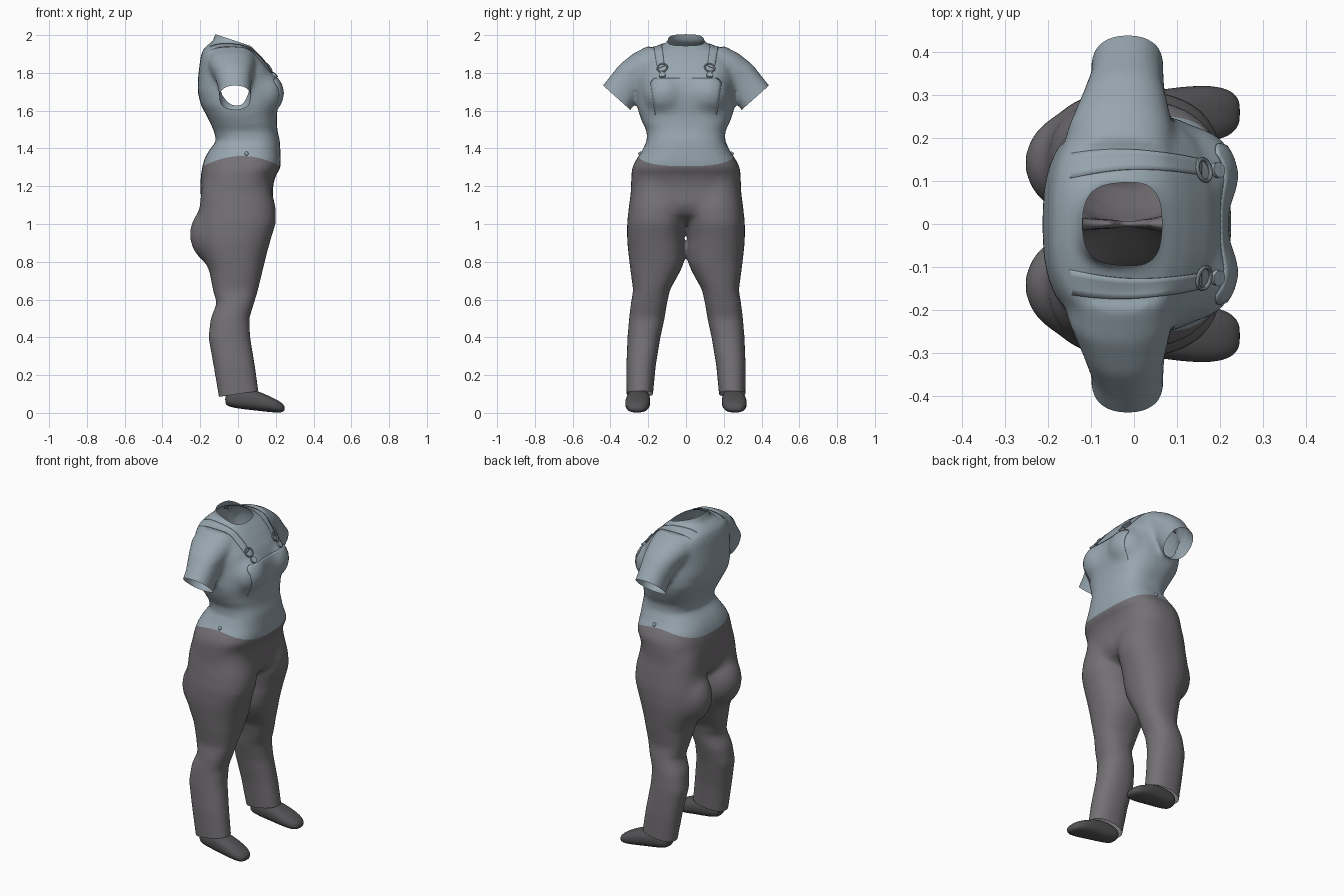
import bpy, bmesh, math
from mathutils import Vector, Matrix
from mathutils.bvhtree import BVHTree

if "Cube" in bpy.data.objects:
    bpy.data.objects.remove(bpy.data.objects["Cube"], do_unlink=True)


def material(name, rgb):
    m = bpy.data.materials.new(name)
    m.use_nodes = True
    m.diffuse_color = (*rgb, 1)
    m.node_tree.nodes["Principled BSDF"].inputs["Base Color"].default_value = (*rgb, 1)
    return m


BLUE = material("dusty blue cloth", (0.31, 0.38, 0.43))
GREY = material("grey trouser cloth", (0.175, 0.165, 0.175))
DARK = material("dark shoe leather", (0.085, 0.085, 0.09))


def add_object(name, bm, *mats):
    me = bpy.data.meshes.new(name)
    bm.to_mesh(me)
    bm.free()
    ob = bpy.data.objects.new(name, me)
    bpy.context.collection.objects.link(ob)
    for m in mats:
        me.materials.append(m)
    for p in me.polygons:
        p.use_smooth = True
    return ob


def loft(bm, rings, place, power=2.3, sides=32):
    """Closed skin through rings (t, umin, umax, vmin, vmax)."""
    loops = []
    for t, u0, u1, v0, v1 in rings:
        loop = []
        for i in range(sides):
            a = 2 * math.pi * i / sides
            c, s = math.cos(a), math.sin(a)
            u = (u0 + u1) / 2 + (u1 - u0) / 2 * math.copysign(abs(c) ** (2 / power), c)
            v = (v0 + v1) / 2 + (v1 - v0) / 2 * math.copysign(abs(s) ** (2 / power), s)
            loop.append(bm.verts.new(place(t, u, v)))
        loops.append(loop)
    faces = [bm.faces.new(loops[0]), bm.faces.new(loops[-1])]
    for a, b in zip(loops, loops[1:]):
        for i in range(sides):
            j = (i + 1) % sides
            faces.append(bm.faces.new((a[i], a[j], b[j], b[i])))
    bmesh.ops.recalc_face_normals(bm, faces=faces)


def ellipsoid(bm, centre, radii):
    bmesh.ops.create_uvsphere(bm, u_segments=24, v_segments=16, radius=1,
                              matrix=Matrix.Translation(centre) @ Matrix.Diagonal((*radii, 1)))


# Trunk: height, back, front, half width
trunk = [(1.0, -.1, .08, .12), (1.05, -.165, .16, .24), (1.1, -.195, .188, .285),
         (1.2, -.2, .185, .293), (1.25, -.198, .197, .291), (1.3, -.19, .226, .285),
         (1.34, -.18, .227, .265), (1.38, -.16, .225, .237), (1.44, -.115, .222, .208),
         (1.49, -.127, .21, .208), (1.53, -.145, .206, .228), (1.58, -.17, .205, .248),
         (1.63, -.197, .214, .259), (1.7, -.214, .22, .257), (1.76, -.213, .207, .252),
         (1.82, -.207, .177, .25), (1.88, -.199, .13, .24), (1.92, -.188, .092, .21),
         (1.945, -.165, .062, .14), (1.965, -.135, .048, .095), (2.06, -.1, .042, .085)]
# Legs: height, back, front, inner, outer
leg = [(1.3, -.165, .165, .03, .265), (1.18, -.195, .178, 0, .291),
       (1.08, -.205, .203, -.004, .305), (1, -.21, .199, .006, .312),
       (.92, -.208, .174, .009, .312), (.87, -.2, .16, .004, .308), (.8, -.175, .142, .009, .3),
       (.75, -.152, .13, .03, .294), (.65, -.133, .106, .085, .28), (.58, -.113, .085, .1, .292),
       (.5, -.145, .06, .113, .302), (.4, -.157, .065, .135, .31), (.25, -.13, .09, .16, .316),
       (.04, -.095, .12, .18, .314)]
# Sleeves, measured along the arm from the cuff
sleeve = [(-.32, -.15, .09, -.12, .06), (-.234, -.16, .095, -.13, .093),
          (-.14, -.122, .076, -.07, .109), (-.05, -.101, .07, -.088, .103),
          (.05, -.098, .07, -.103, .098)]
ARM = Vector((0, .667, -.745))
CUFF = Vector((0, .365, 1.667))

body = bmesh.new()
loft(body, [(z, b, f, -w, w) for z, b, f, w in trunk], lambda t, u, v: (u, v, t), 2.65)
for side in (1, -1):
    loft(body, leg, lambda t, u, v: (u, side * v, t))

    def on_arm(t, u, v):
        p = CUFF + ARM * t + Vector((u, v * .745, v * .667))
        return (p.x, side * p.y, p.z)
    loft(body, sleeve, on_arm)
    # Bust and seat
    ellipsoid(body, (.125, side * .112, 1.69), (.119, .118, .12))
    ellipsoid(body, (-.1, side * .142, .945), (.157, .132, .17))

# Fuse the overlapping volumes into one skin
clothes = add_object("clothes", body)
fuse = clothes.modifiers.new("fuse", "REMESH")
fuse.mode = 'VOXEL'
fuse.voxel_size = .011
bpy.context.view_layer.update()
fused = clothes.evaluated_get(bpy.context.evaluated_depsgraph_get())
bm = bmesh.new()
bm.from_mesh(fused.to_mesh())
fused.to_mesh_clear()
bpy.data.objects.remove(clothes, do_unlink=True)


def relax(verts, passes):
    for _ in range(passes):
        bmesh.ops.smooth_vert(bm, verts=verts, factor=.5, use_axis_x=True,
                              use_axis_y=True, use_axis_z=True)


# Soften everything, then the hips, seat and bust where volumes meet
relax(bm.verts, 7)
relax([v for v in bm.verts if 1.04 < v.co.z < 1.26], 16)
relax([v for v in bm.verts if .74 < v.co.z < 1.12 and v.co.x < -.06], 14)
relax([v for v in bm.verts if 1.54 < v.co.z < 1.8 and v.co.x > .06], 14)


def cut(region, co, no, clear=True):
    faces = [f for f in bm.faces if region(f.calc_center_median())]
    verts = {v for f in faces for v in f.verts}
    edges = {e for f in faces for e in f.edges}
    bmesh.ops.bisect_plane(bm, geom=list(verts) + list(edges) + faces, plane_co=co,
                           plane_no=no, clear_outer=clear)


# Open the neck, sleeves and trouser cuffs
cut(lambda c: c.z > 1.85 and abs(c.y) < .2, (-.1, 0, 1.998), (.33, 0, 1))
for side in (1, -1):
    cut(lambda c: c.z > 1.48 and c.y * side > .268,
        (0, side * CUFF.y, CUFF.z), (0, side * ARM.y, ARM.z))
cut(lambda c: c.z < .3, (0, 0, .1), (.15, 0, -1))


# Curved waistline: straighten, slice, restore
def waist(x):
    return 1.36 - 1.3 * (x - .02) ** 2


for v in bm.verts:
    v.co.z -= waist(v.co.x)
cut(lambda c: abs(c.z) < .1, (0, 0, 0), (0, 0, 1), False)
for f in bm.faces:
    f.material_index = 0 if f.calc_center_median().z > 0 else 1
for v in bm.verts:
    v.co.z += waist(v.co.x)
bm.normal_update()
tree = BVHTree.FromBMesh(bm)
add_object("shirt_and_trousers", bm, BLUE, GREY)


def patch(name, rows, direction, mat, lift, thick=.003):
    """Thin cloth panel laid on the body; lift(k) is its height along its length."""
    pm = bmesh.new()
    grid = []
    for n, row in enumerate(rows):
        up = lift(n / (len(rows) - 1))
        hits = [tree.ray_cast(Vector(p), Vector(direction)) for p in row]
        grid.append([pm.verts.new(h[0] + h[1] * up) if h[0] and h[0].z > 1.3 else None
                     for h in hits])
    for a, b in zip(grid, grid[1:]):
        for i in range(len(a) - 1):
            quad = (a[i], a[i + 1], b[i + 1], b[i])
            if all(quad):
                f = pm.faces.new(quad)
                f.normal_update()
                if f.normal.dot(Vector(direction)) > 0:
                    f.normal_flip()
    ob = add_object(name, pm, mat)
    sol = ob.modifiers.new("thickness", "SOLIDIFY")
    sol.thickness = thick
    sol.offset = 1


# Bib panel on the chest, sinking into the shirt below the bust
bib = []
for i in range(25):
    k = i / 24
    half = .19 - .035 * k - .025 * max(0, 1 - k * 8) ** 2
    bib.append([(2, half * (j / 12 - 1), 1.77 - .25 * k) for j in range(25)])
patch("bib", bib, (-1, 0, 0), BLUE, lambda k: .001 - .007 * k ** 2)

for side, label in ((1, "left"), (-1, "right")):
    # Shoulder strap
    strap = []
    for i in range(31):
        k = i / 30
        mid = .132 + .018 * math.sin(math.pi * k)
        half = .03 - .012 * k
        strap.append([(-.17 + .325 * k, side * (mid + half * (j / 2 - 1)), 3) for j in range(5)])
    patch(label + "_strap", strap, (0, 0, -1), BLUE, lambda k: .001 - .006 * (1 - k) ** 6)

    # Buckle: a wire loop and a button
    for part, z in (("buckle_loop", 1.825), ("buckle_button", 1.785)):
        hit = tree.ray_cast(Vector((2, side * .125, z)), Vector((-1, 0, 0)))
        if part == "buckle_loop":
            bpy.ops.mesh.primitive_torus_add(major_radius=.026, minor_radius=.005,
                                             major_segments=20, minor_segments=8)
        else:
            bpy.ops.mesh.primitive_cylinder_add(radius=.018, depth=.012, vertices=20)
        ob = bpy.context.object
        ob.name = label + "_" + part
        ob.location = hit[0] + hit[1] * .005
        ob.rotation_euler = hit[1].to_track_quat('Z', 'Y').to_euler()
        ob.data.materials.append(BLUE)
        bpy.ops.object.shade_smooth_by_angle()

    # Hip button
    hit = tree.ray_cast(Vector((.045, side * 2, 1.372)), Vector((0, -side, 0)))
    bpy.ops.mesh.primitive_uv_sphere_add(segments=14, ring_count=8, radius=.011,
                                         location=hit[0])
    bpy.context.object.name = label + "_hip_button"
    bpy.context.object.data.materials.append(BLUE)
    bpy.ops.object.shade_smooth()

    # Shoe: length position, sole, top, inner, outer
    shoe = [(-.068, .05, .09, .215, .275), (-.058, .035, .115, .2, .295),
            (0, .022, .13, .193, .305), (.08, .014, .125, .19, .316),
            (.13, .008, .105, .188, .322), (.18, .003, .083, .192, .323),
            (.22, 0, .062, .203, .315), (.24, .006, .045, .222, .298),
            (.247, .015, .033, .24, .28)]
    sm = bmesh.new()
    loft(sm, shoe, lambda t, u, v: (t, side * v, u), 2.4, 24)
    ob = add_object(label + "_shoe", sm, DARK)
    sub = ob.modifiers.new("smooth", "SUBSURF")
    sub.levels = sub.render_levels = 1
